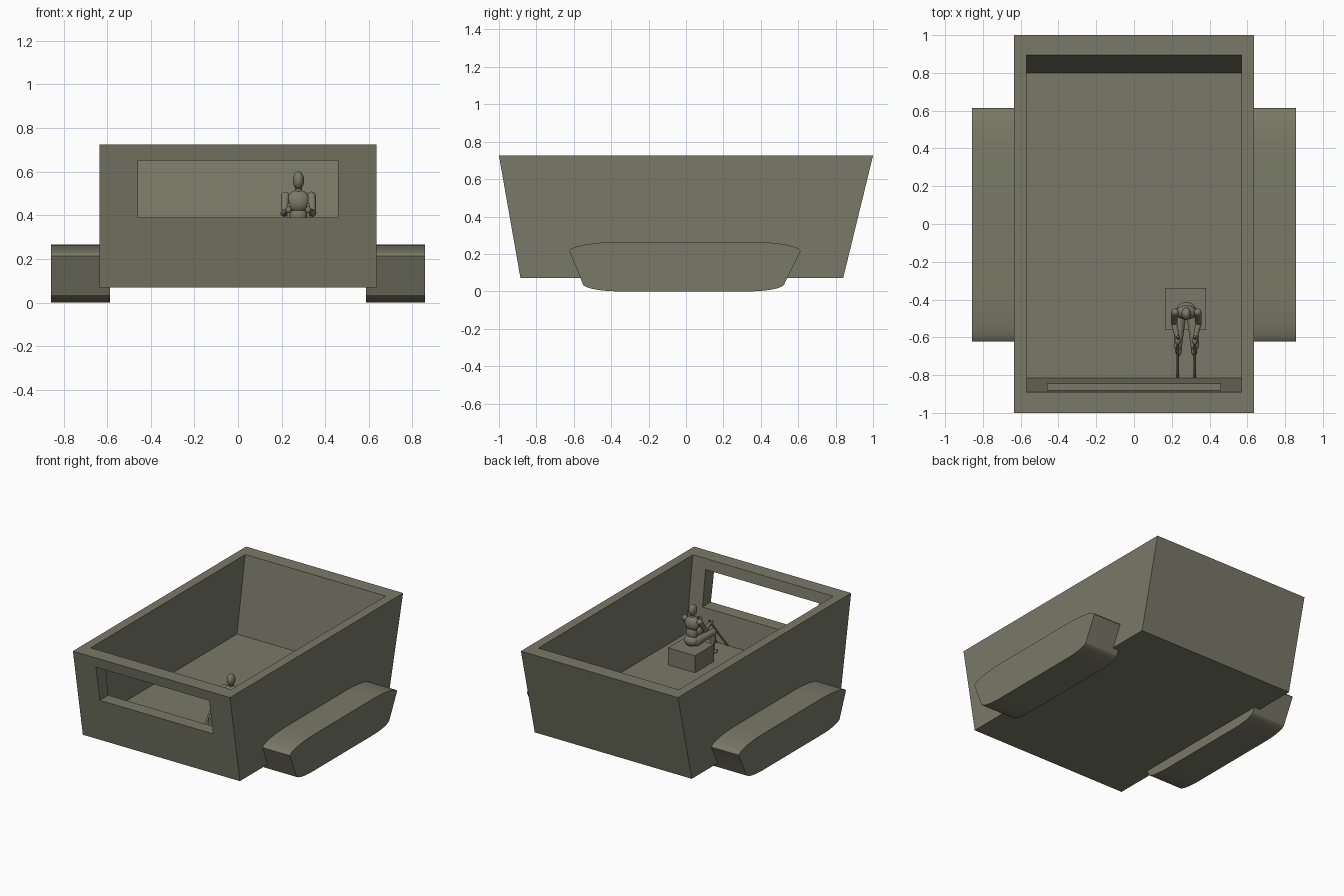
import bpy, bmesh, math
from mathutils import Vector

if "Cube" in bpy.data.objects:
    bpy.data.objects.remove(bpy.data.objects["Cube"])

olive = bpy.data.materials.new("olive")
olive.diffuse_color = (0.19, 0.195, 0.135, 1)
olive.use_nodes = True
olive.node_tree.nodes["Principled BSDF"].inputs["Base Color"].default_value = olive.diffuse_color


def finish(name, bm):
    bmesh.ops.recalc_face_normals(bm, faces=bm.faces)
    me = bpy.data.meshes.new(name)
    bm.to_mesh(me)
    bm.free()
    me.materials.append(olive)
    ob = bpy.data.objects.new(name, me)
    bpy.context.collection.objects.link(ob)
    return ob


def activate(ob):
    bpy.ops.object.select_all(action='DESELECT')
    ob.select_set(True)
    bpy.context.view_layer.objects.active = ob


def smooth(ob, angle=35):
    activate(ob)
    bpy.ops.object.shade_smooth_by_angle(angle=math.radians(angle))


def prism(name, profile, x0, x1):
    """Extrude a (y, z) side profile from x0 to x1."""
    bm = bmesh.new()
    face = bm.faces.new([bm.verts.new((x0, y, z)) for y, z in profile])
    ext = bmesh.ops.extrude_face_region(bm, geom=[face])
    verts = [v for v in ext["geom"] if isinstance(v, bmesh.types.BMVert)]
    bmesh.ops.translate(bm, verts=verts, vec=(x1 - x0, 0, 0))
    return finish(name, bm)


def cut(ob, cutter):
    cutter.hide_render = True
    mod = ob.modifiers.new("cut", 'BOOLEAN')
    mod.operation = 'DIFFERENCE'
    mod.solver = 'EXACT'
    mod.object = cutter
    activate(ob)
    bpy.ops.object.modifier_apply(modifier=mod.name)
    bpy.data.objects.remove(cutter, do_unlink=True)


def ball(name, loc, size, tilt=0):
    bpy.ops.mesh.primitive_uv_sphere_add(segments=24, ring_count=14, location=loc,
                                         rotation=(tilt, 0, 0))
    ob = bpy.context.object
    ob.name = name
    ob.scale = size
    ob.data.materials.append(olive)
    smooth(ob, 60)
    return ob


def limb(name, a, b, r0, r1, joints=True):
    """Tapered tube from a to b with rounded ends."""
    a, b = Vector(a), Vector(b)
    d = b - a
    bpy.ops.mesh.primitive_cone_add(vertices=18, radius1=r0, radius2=r1, depth=d.length,
                                    location=(a + b) / 2)
    ob = bpy.context.object
    ob.name = name
    ob.rotation_euler = d.to_track_quat('Z', 'Y').to_euler()
    ob.data.materials.append(olive)
    smooth(ob)
    if joints:
        ball(name + "_start_joint", a, (r0, r0, r0))
        ball(name + "_end_joint", b, (r1, r1, r1))


# open hull with sloping ends
FLOOR, TOP = 0.18, 0.725
hull = prism("hull", [(-0.885, 0.07), (0.84, 0.07), (1.0, TOP), (-1.0, TOP)], -0.635, 0.635)
cut(hull, prism("cavity_cutter", [(-0.815, FLOOR), (0.80, FLOOR), (0.912, TOP + 0.1),
                                  (-0.904, TOP + 0.1)], -0.568, 0.568))
# front window
cut(hull, prism("window_cutter", [(-1.2, 0.39), (-0.7, 0.39), (-0.7, 0.65), (-1.2, 0.65)],
                -0.458, 0.458))


# side pontoons: straight tapered ends, elliptical shoulders
def arc(cy, cz, ry, rz, start, steps=10):
    return [(cy + ry * math.cos(math.radians(start + 90 * i / steps)),
             cz + rz * math.sin(math.radians(start + 90 * i / steps))) for i in range(steps + 1)]


outline = (arc(0.33, 0.214, 0.283, 0.051, 0) + arc(-0.33, 0.214, 0.293, 0.051, 90)
           + arc(-0.36, 0.042, 0.193, 0.042, 180) + arc(0.34, 0.042, 0.187, 0.042, 270))
for side, tag in ((-1, "left"), (1, "right")):
    smooth(prism(tag + "_pontoon", outline, side * 0.587, side * 0.857), 25)

# driver seat
prism("seat", [(-0.56, FLOOR - 0.01), (-0.34, FLOOR - 0.01), (-0.34, 0.305), (-0.56, 0.305)],
      0.165, 0.382)

# seated dummy: head and trunk
X = 0.277
ball("head", (X, -0.475, 0.56), (0.026, 0.034, 0.041))
limb("neck", (X, -0.468, 0.49), (X, -0.472, 0.54), 0.017, 0.015)
ball("chest", (X, -0.468, 0.464), (0.056, 0.038, 0.052))
ball("belly", (X, -0.462, 0.395), (0.04, 0.032, 0.05))
ball("pelvis", (X, -0.455, 0.345), (0.052, 0.042, 0.04))

# dummy limbs and the control levers it holds
for s, tag in ((-1, "right"), (1, "left")):
    shoulder = (X + s * 0.06, -0.468, 0.488)
    elbow = (X + s * 0.065, -0.525, 0.41)
    hand = (X + s * 0.045, -0.612, 0.424)
    knee = (X + s * 0.045, -0.645, 0.345)
    ankle = (X + s * 0.042, -0.638, 0.205)
    limb(tag + "_upper_arm", shoulder, elbow, 0.02, 0.016)
    limb(tag + "_forearm", elbow, hand, 0.017, 0.011)
    ball(tag + "_hand", (hand[0], hand[1] - 0.006, hand[2]), (0.014, 0.022, 0.017))
    limb(tag + "_thigh", (X + s * 0.03, -0.47, 0.338), knee, 0.031, 0.022)
    limb(tag + "_shin", knee, ankle, 0.022, 0.013)
    ball(tag + "_foot", (ankle[0], -0.66, 0.194), (0.016, 0.04, 0.013))
    limb(tag + "_lever", (X + s * 0.045, -0.595, 0.45), (X + s * 0.045, -0.812, FLOOR),
         0.007, 0.007, joints=False)
